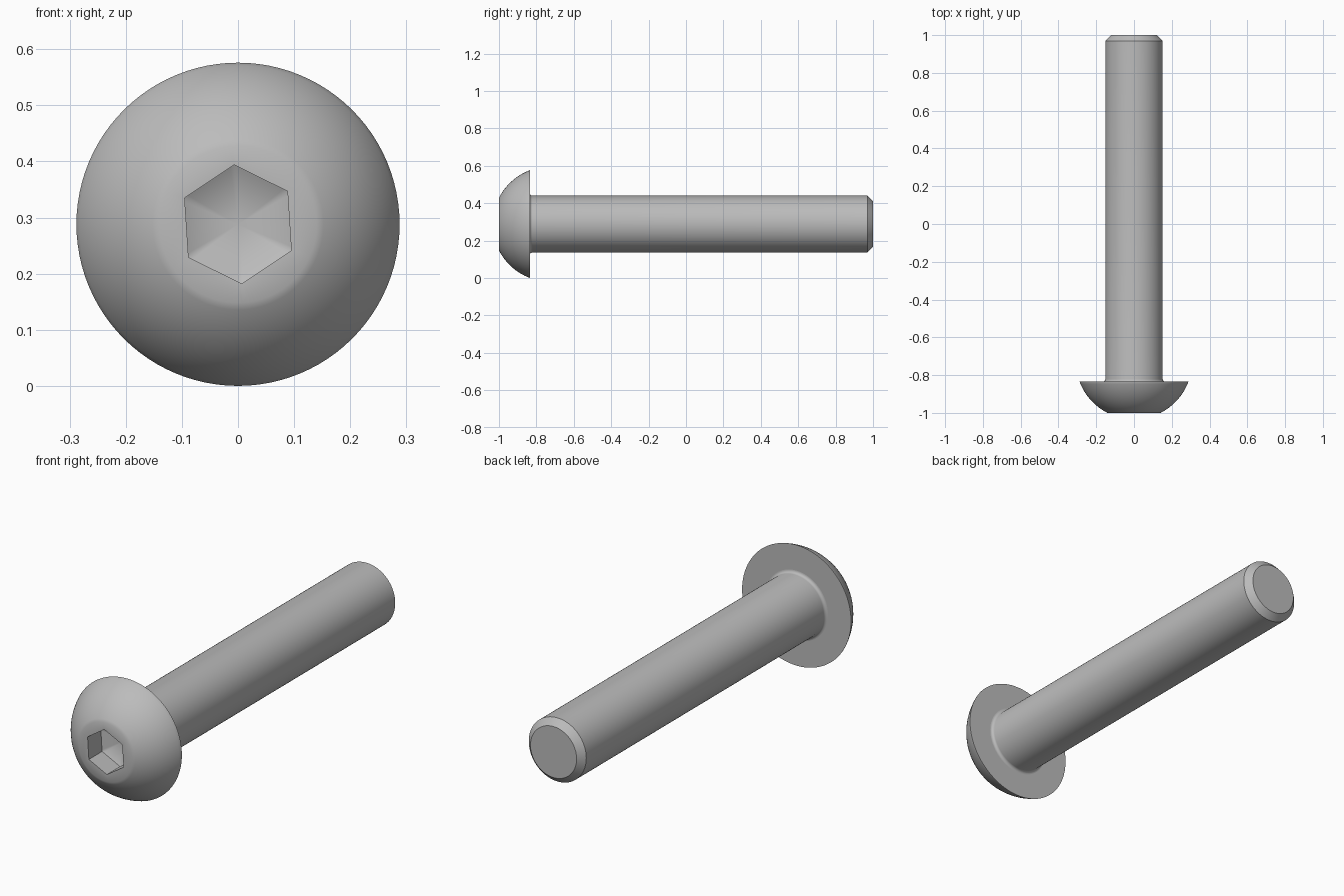
import bpy, bmesh, math

if "Cube" in bpy.data.objects:
    bpy.data.objects.remove(bpy.data.objects["Cube"])

SEGMENTS = 96
RADIUS = 0.288             # head radius, also the height of the axis
BACK = -0.835              # underside of the head
TWIST = math.radians(3.7)  # slight turn of the hex socket

steel = bpy.data.materials.new("grey steel")
steel.use_nodes = True
grey = (0.5, 0.5, 0.5, 1)
steel.diffuse_color = grey
steel.node_tree.nodes["Principled BSDF"].inputs["Base Color"].default_value = grey


def hex_factor(a):
    """Polar radius of a unit hexagon with a corner at angle 0."""
    sector = math.pi / 3
    return math.cos(sector / 2) / math.cos(a % sector - sector / 2)


def lathe(name, profile):
    """Turn (y, radius, is_hex) rings about the lengthwise axis; radius 0 is a tip."""
    bm = bmesh.new()
    rings = []
    for y, r, is_hex in profile:
        if r == 0:
            rings.append([bm.verts.new((0, y, RADIUS))] * SEGMENTS)
            continue
        ring = []
        for i in range(SEGMENTS):
            a = math.tau * i / SEGMENTS
            d = r * (hex_factor(a + 1e-9) if is_hex else 1)
            t = a + math.pi / 2 + TWIST
            ring.append(bm.verts.new((d * math.cos(t), y, RADIUS + d * math.sin(t))))
        rings.append(ring)
    for a, b in zip(rings, rings[1:]):
        for i in range(SEGMENTS):
            j = (i + 1) % SEGMENTS
            corners = list(dict.fromkeys((a[i], a[j], b[j], b[i])))
            bm.faces.new(corners)
    bmesh.ops.recalc_face_normals(bm, faces=bm.faces)
    mesh = bpy.data.meshes.new(name)
    bm.to_mesh(mesh)
    bm.free()
    mesh.materials.append(steel)
    obj = bpy.data.objects.new(name, mesh)
    bpy.context.collection.objects.link(obj)
    bpy.ops.object.select_all(action='DESELECT')
    obj.select_set(True)
    bpy.context.view_layer.objects.active = obj
    bpy.ops.object.shade_smooth_by_angle(angle=math.radians(30))
    return obj


# Domed head: socket tip, socket walls, flat front, spherical dome, underside
dome_r, dome_y = 0.308, -0.726
start, end = math.asin(0.14 / dome_r), math.asin(RADIUS / dome_r)
dome = []
for k in range(17):
    a = start + (end - start) * k / 16
    dome.append((dome_y - dome_r * math.cos(a), dome_r * math.sin(a), False))
lathe("button_head",
      [(-0.85, 0, False), (-0.9, 0.106, True), (-1, 0.106, True)]
      + dome + [(BACK, RADIUS, False), (BACK, 0.14, False), (BACK, 0, False)])

# Shank: small fillet under the head, straight body, chamfered end
fillet = []
for k in range(7):
    a = math.pi / 2 * k / 6
    fillet.append((BACK + 0.014 * (1 - math.cos(a)), 0.166 - 0.014 * math.sin(a), False))
fillet.reverse()
fillet = sorted(fillet, key=lambda p: p[0])
lathe("shank", [(BACK, 0, False)] + fillet
      + [(0.97, 0.152, False), (1, 0.122, False), (1, 0, False)])
